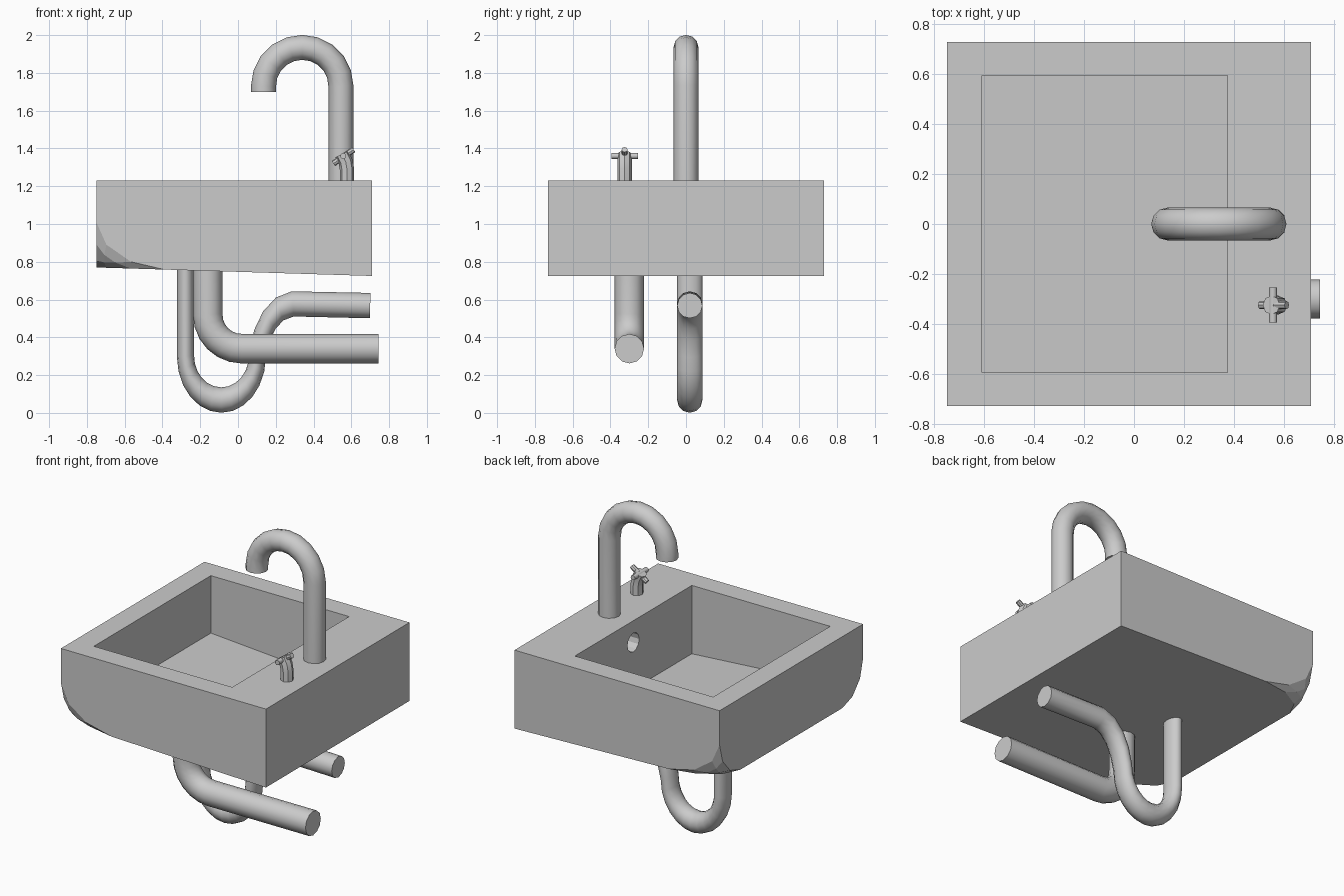
import bpy, bmesh, math
from mathutils import Vector, Matrix

if "Cube" in bpy.data.objects:
    bpy.data.objects.remove(bpy.data.objects["Cube"])


def link(name, bm):
    me = bpy.data.meshes.new(name)
    bmesh.ops.recalc_face_normals(bm, faces=bm.faces)
    bm.to_mesh(me)
    bm.free()
    ob = bpy.data.objects.new(name, me)
    bpy.context.collection.objects.link(ob)
    return ob


def activate(ob):
    bpy.ops.object.select_all(action='DESELECT')
    ob.select_set(True)
    bpy.context.view_layer.objects.active = ob


def sloped_box(x0, x1, y, top, z_left, z_right):
    """Box whose underside slopes from z_left to z_right along x."""
    bm = bmesh.new()
    bmesh.ops.create_cube(bm, size=2)
    for v in bm.verts:
        left = v.co.x < 0
        z = top if v.co.z > 0 else (z_left if left else z_right)
        v.co = (x0 if left else x1, y * v.co.y, z)
    return bm


def tube(name, pts, y, radius, res=4, sx=1.0):
    """Round capped pipe along (x, z) points in the plane at y."""
    cu = bpy.data.curves.new(name, 'CURVE')
    cu.dimensions = '3D'
    cu.bevel_depth = radius
    cu.bevel_resolution = res
    cu.use_fill_caps = True
    sp = cu.splines.new('POLY')
    sp.points.add(len(pts) - 1)
    for p, (x, z) in zip(sp.points, pts):
        p.co = (x / sx, 0, z, 1)
    ob = bpy.data.objects.new(name, cu)
    bpy.context.collection.objects.link(ob)
    ob.location.y = y
    ob.scale.x = sx
    activate(ob)
    bpy.ops.object.convert(target='MESH')
    bpy.ops.object.shade_smooth_by_angle(angle=math.radians(40))
    return ob


def arc(cx, cz, rx, rz, a0, a1, n):
    out = []
    for i in range(n + 1):
        a = math.radians(a0 + (a1 - a0) * i / n)
        out.append((cx + rx * math.cos(a), cz + rz * math.sin(a)))
    return out


# Basin block, with its two lower left corners rounded in a stretched space
bm = sloped_box(-0.75, 0.71, 0.73, 1.23, 0.77, 0.725)
stretch = Vector((0.36, 0.21, 0.24))
for v in bm.verts:
    v.co = [c / s for c, s in zip(v.co, stretch)]
corners = [v for v in bm.verts if v.co.x < 0 and v.co.z < 1.0 / stretch.z]
bmesh.ops.bevel(bm, geom=corners, offset=1.0, offset_type='OFFSET',
                segments=3, profile=0.5, affect='VERTICES')
for v in bm.verts:
    v.co = [c * s for c, s in zip(v.co, stretch)]
basin = link("basin", bm)

# Bowl recess and overflow hole
bowl = link("bowl_cutter", sloped_box(-0.61, 0.375, 0.595, 1.4, 0.86, 0.79))
bm = bmesh.new()
bmesh.ops.create_cone(bm, cap_ends=True, segments=12, radius1=0.06, radius2=0.06, depth=0.2,
                      matrix=Matrix.Translation((0.36, 0, 1.09)) @ Matrix.Rotation(math.pi / 2, 4, 'Y'))
hole = link("overflow_cutter", bm)
for cutter in (bowl, hole):
    mod = basin.modifiers.new(cutter.name, 'BOOLEAN')
    mod.operation = 'DIFFERENCE'
    mod.solver = 'EXACT'
    mod.object = cutter
activate(basin)
bpy.ops.object.convert(target='MESH')
for cutter in (bowl, hole):
    bpy.data.objects.remove(cutter)

# Gooseneck spout
tube("spout", [(0.545, 1.2)] + arc(0.34, 1.73, 0.205, 0.205, 0, 180, 10) + [(0.135, 1.70)],
     0, 0.066)

# Tap body leaning towards the bowl, with a cross handle
tube("tap_body", [(0.577, 1.2), (0.577, 1.29), (0.57, 1.33), (0.55, 1.37)], -0.325, 0.038, 2)
tube("tap_handle_bar", [(0.505, 1.32), (0.612, 1.394)], -0.325, 0.016, 2)
bm = bmesh.new()
bmesh.ops.create_cone(bm, cap_ends=True, segments=8, radius1=0.016, radius2=0.016, depth=0.14,
                      matrix=Matrix.Translation((0.557, -0.325, 1.36)) @ Matrix.Rotation(math.pi / 2, 4, 'X'))
cross = link("tap_handle_crossbar", bm)
activate(cross)
bpy.ops.object.shade_smooth_by_angle(angle=math.radians(50))

# Large drain pipe with one elbow
tube("drain_pipe", [(-0.16, 0.76)] + arc(0.02, 0.52, 0.18, 0.18, 180, 270, 6) + [(0.745, 0.34)],
     -0.3, 0.078)

# Trap pipe with a U bend, squeezed along x
tube("trap_pipe", [(-0.278, 0.77)] + arc(-0.088, 0.3, 0.19, 0.232, 180, 360, 12)[:-1]
     + [(0.103, 0.31), (0.127, 0.41), (0.165, 0.49), (0.22, 0.55), (0.29, 0.577), (0.7, 0.568)],
     0.02, 0.067, 4, 0.68)
